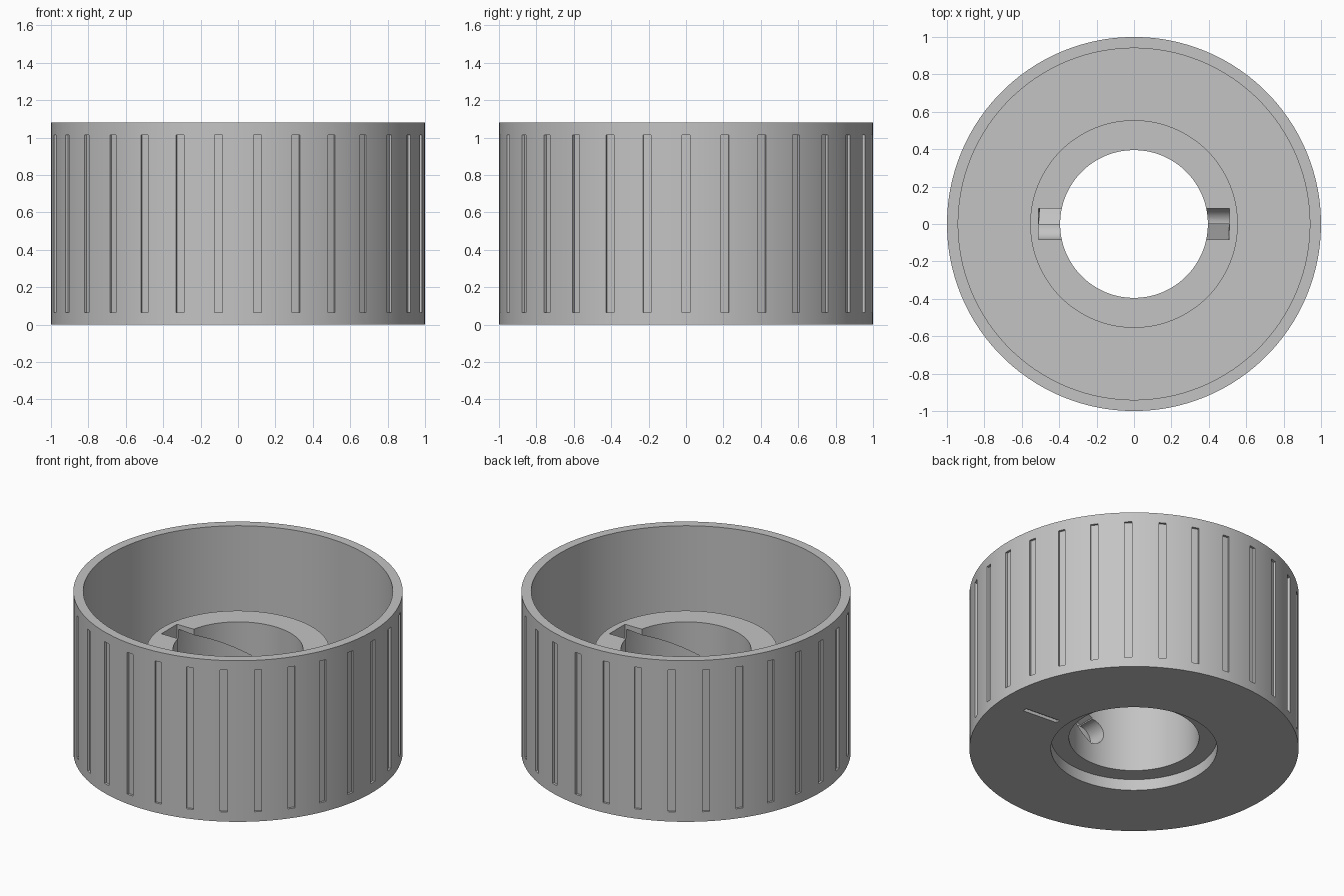
import bpy, bmesh
from math import cos, sin, pi, radians
from mathutils import Matrix, Vector

cube = bpy.data.objects.get("Cube")
if cube:
    bpy.data.objects.remove(cube)

WALL_TOP, HUB_TOP = 1.08, 0.69
FLOOR, RECESS = 0.065, 0.075
PIN, PIN_REACH = 0.083, 0.51
LOCK_HIGH, LOCK_LOW = 0.6, 0.3

grey = bpy.data.materials.new("plain grey")
grey.use_nodes = True
colour = (0.55, 0.55, 0.55, 1)
grey.diffuse_color = colour
grey.node_tree.nodes["Principled BSDF"].inputs["Base Color"].default_value = colour


def make_object(name, bm):
    bmesh.ops.recalc_face_normals(bm, faces=bm.faces)
    mesh = bpy.data.meshes.new(name)
    bm.to_mesh(mesh)
    bm.free()
    mesh.materials.append(grey)
    obj = bpy.data.objects.new(name, mesh)
    bpy.context.collection.objects.link(obj)
    return obj


def skin(bm, rings, closed):
    """Join successive closed sections; cap the ends of an open run."""
    rows = [[bm.verts.new(p) for p in ring] for ring in rings]
    pairs = list(zip(rows, rows[1:]))
    if closed:
        pairs.append((rows[-1], rows[0]))
    else:
        bm.faces.new(rows[0])
        bm.faces.new(rows[-1])
    for a, b in pairs:
        for i in range(len(a)):
            j = (i + 1) % len(a)
            bm.faces.new((a[i], a[j], b[j], b[i]))


def section(profile, angle, lift=0):
    return [Vector((r * cos(angle), r * sin(angle), z + lift)) for r, z in profile]


def box(bm, size, centre, angle=0):
    move = Matrix.Rotation(angle, 4, "Z") @ Matrix.Translation(centre)
    bmesh.ops.create_cube(bm, size=1, matrix=move @ Matrix.Diagonal((*size, 1)))


def cut(body, name, bm):
    cutter = make_object(name, bm)
    cutter.hide_render = True
    mod = body.modifiers.new(name, "BOOLEAN")
    mod.operation, mod.solver, mod.object = "DIFFERENCE", "EXACT", cutter
    bpy.context.view_layer.objects.active = body
    bpy.ops.object.modifier_apply(modifier=mod.name)
    bpy.data.objects.remove(cutter)


# Turned body: outer wall, floor, central tube and underside recess
profile = [(0.505, 0), (1, 0), (1, WALL_TOP), (0.94, WALL_TOP), (0.94, FLOOR),
           (0.555, FLOOR), (0.555, HUB_TOP), (0.395, HUB_TOP),
           (0.395, RECESS), (0.505, RECESS)]
bm = bmesh.new()
steps = 120
skin(bm, [section(profile, 2 * pi * (i + 0.5) / steps) for i in range(steps)], True)
body = make_object("ribbed_cap", bm)

# Grip grooves around the wall
bm = bmesh.new()
for i in range(30):
    box(bm, (0.1, 0.045, 0.95), (1.035, 0, WALL_TOP / 2), radians(12 * i))
cut(body, "grip_grooves", bm)

# Pointer mark under the floor
bm = bmesh.new()
box(bm, (0.25, 0.03, 0.04), (0.69, 0, 0), radians(-4.5))
cut(body, "pointer_mark", bm)

# Locking channels: entry slots, round ends, and descending ramps
bm = bmesh.new()
for side in (0, pi):
    box(bm, (PIN_REACH - 0.3, 2 * PIN, 0.3), (PIN_REACH / 2 + 0.15, 0, LOCK_HIGH + 0.15), side)
cut(body, "entry_slots", bm)

bm = bmesh.new()
for i in range(4):
    z = LOCK_LOW if i % 2 else LOCK_HIGH
    place = (Matrix.Rotation(i * pi / 2, 4, "Z")
             @ Matrix.Translation((PIN_REACH / 2 + 0.15, 0, z))
             @ Matrix.Rotation(pi / 2, 4, "Y"))
    bmesh.ops.create_cone(bm, cap_ends=True, segments=32, radius1=PIN, radius2=PIN,
                          depth=PIN_REACH - 0.3, matrix=place)
cut(body, "channel_ends", bm)

bm = bmesh.new()
half = PIN * 1.1
channel = [(0.3, -half), (0.508, -half), (0.508, half), (0.3, half)]
for side in (0, pi):
    rings = []
    for i in range(31):
        t = i / 30
        height = LOCK_HIGH + (LOCK_LOW - LOCK_HIGH) * t
        rings.append(section(channel, side - t * pi / 2, height))
    skin(bm, rings, False)
cut(body, "channel_ramps", bm)

# Smooth curved walls with crisp edges
bpy.ops.object.select_all(action="DESELECT")
body.select_set(True)
bpy.context.view_layer.objects.active = body
bpy.ops.object.shade_smooth_by_angle(angle=radians(25))
